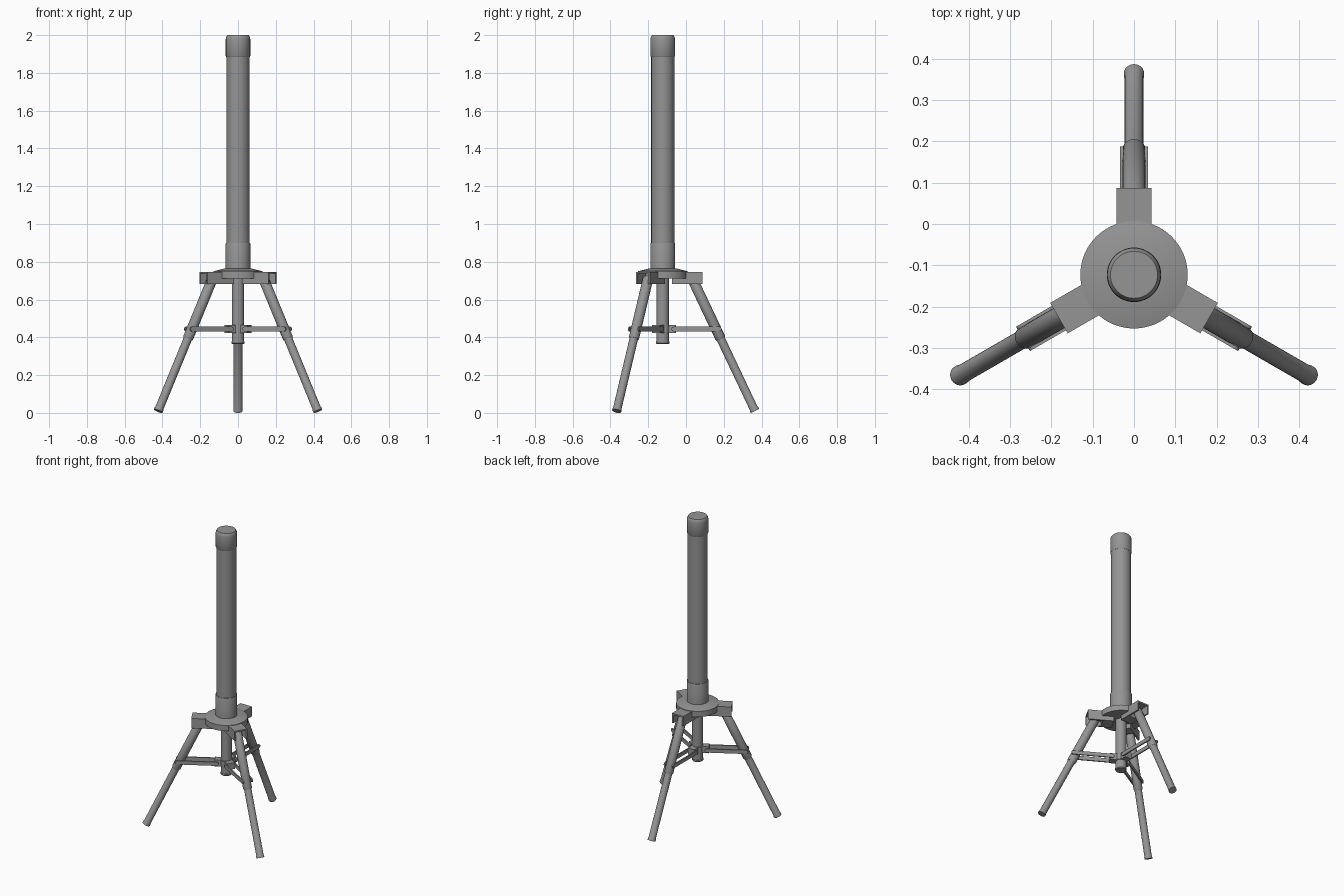
import bpy, bmesh, math
from mathutils import Vector, Matrix

cube = bpy.data.objects.get("Cube")
if cube:
    bpy.data.objects.remove(cube, do_unlink=True)

AXIS = Vector((0, -0.123, 0))

grey = bpy.data.materials.new("mid_grey")
grey.use_nodes = True
grey.diffuse_color = (0.3, 0.3, 0.3, 1)
grey.node_tree.nodes["Principled BSDF"].inputs["Base Color"].default_value = (0.3, 0.3, 0.3, 1)


def finish(name, bm, matrix, smooth=True):
    bmesh.ops.recalc_face_normals(bm, faces=bm.faces)
    mesh = bpy.data.meshes.new(name)
    bm.to_mesh(mesh)
    bm.free()
    mesh.materials.append(grey)
    ob = bpy.data.objects.new(name, mesh)
    bpy.context.collection.objects.link(ob)
    ob.matrix_world = matrix
    if smooth:
        bpy.ops.object.select_all(action='DESELECT')
        ob.select_set(True)
        bpy.context.view_layer.objects.active = ob
        bpy.ops.object.shade_smooth_by_angle(angle=math.radians(35))
    return ob


def lathe(name, profile, matrix, sides=48):
    """Capped solid of revolution from (radius, height) pairs."""
    bm = bmesh.new()
    rings = []
    for r, z in profile:
        angles = [2 * math.pi * i / sides for i in range(sides)]
        rings.append([bm.verts.new((r * math.cos(a), r * math.sin(a), z)) for a in angles])
    for low, high in zip(rings, rings[1:]):
        for i in range(sides):
            j = (i + 1) % sides
            bm.faces.new((low[i], low[j], high[j], high[i]))
    bm.faces.new(rings[0])
    bm.faces.new(rings[-1])
    return finish(name, bm, matrix)


def plate(name, outline, offset, thickness, matrix):
    """Extrude an (x, z) outline sideways, centred on y = offset."""
    bm = bmesh.new()
    face = bm.faces.new([bm.verts.new((x, offset - thickness / 2, z)) for x, z in outline])
    new = bmesh.ops.extrude_face_region(bm, geom=[face])["geom"]
    verts = [v for v in new if isinstance(v, bmesh.types.BMVert)]
    bmesh.ops.translate(bm, verts=verts, vec=(0, thickness, 0))
    return finish(name, bm, matrix)


def rect(x0, x1, z0, z1):
    return [(x0, z0), (x1, z0), (x1, z1), (x0, z1)]


def rounded_bar(x0, x1, z, half):
    steps = [math.pi * i / 8 for i in range(9)]
    right = [(x1 + half * math.sin(a), z - half * math.cos(a)) for a in steps]
    left = [(x0 - half * math.sin(a), z + half * math.cos(a)) for a in steps]
    return right + left


centre = Matrix.Translation(AXIS)

# Upright column, its collar and cap
lathe("column", [(0.061, 0.85), (0.061, 1.92)], centre)
lathe("column_collar", [(0.066, 0.75), (0.066, 0.895), (0.064, 0.9)], centre)
lathe("column_cap", [(0.062, 1.885), (0.065, 1.89), (0.065, 1.98), (0.063, 1.99), (0.057, 2.0)], centre)

# Head disc and the rod hanging below it
lathe("head_disc", [(0.13, 0.712), (0.13, 0.75), (0.07, 0.765)], centre, 64)
lathe("centre_rod", [(0.033, 0.372), (0.033, 0.72)], centre, 32)
lathe("rod_end", [(0.032, 0.365), (0.035, 0.369), (0.035, 0.378)], centre, 32)
lathe("spreader_hub", [(0.038, 0.425), (0.038, 0.465)], centre, 32)

# Three legs with their brackets and spreaders
foot, top = Vector((0.488, 0, 0.01)), Vector((0.153, 0, 0.717))
tilt = (top - foot).to_track_quat('Z', 'Y').to_matrix().to_4x4()
length = (top - foot).length
for label, degrees in (("back", 90), ("right", 210), ("left", 330)):
    turn = centre @ Matrix.Rotation(math.radians(degrees), 4, 'Z')
    along = turn @ Matrix.Translation(foot) @ tilt

    lathe(label + "_lower_leg", [(0.0245, 0), (0.0245, 0.012), (0.0225, 0.016), (0.0225, 0.5)], along, 24)
    lathe(label + "_upper_leg", [(0.0235, 0.422), (0.0275, 0.43), (0.0275, length - 0.01),
                                 (0.022, length)], along, 24)

    # Channel bracket, open underneath and at its outer end
    plate(label + "_bracket_top", rect(0.05, 0.21, 0.737, 0.747), 0, 0.085, turn)
    plate(label + "_bracket_root", rect(0.05, 0.118, 0.682, 0.74), 0, 0.085, turn)
    cheek = [(0.05, 0.682), (0.21, 0.682), (0.21, 0.747), (0.05, 0.747)]
    plate(label + "_hub_lug", rect(0.025, 0.07, 0.423, 0.466), 0, 0.048, turn)
    for side in (-1, 1):
        plate(label + "_bracket_cheek", cheek, side * 0.0375, 0.01, turn)
        plate(label + "_spreader_bar", rounded_bar(0.058, 0.298, 0.444, 0.0125), side * 0.030, 0.008, turn)

    # Pin joining the spreader bars to the leg
    pin = turn @ Matrix.Translation((0.285, 0, 0.444)) @ Matrix.Rotation(math.pi / 2, 4, 'X')
    lathe(label + "_spreader_pin", [(0.008, -0.034), (0.008, 0.034)], pin, 16)
